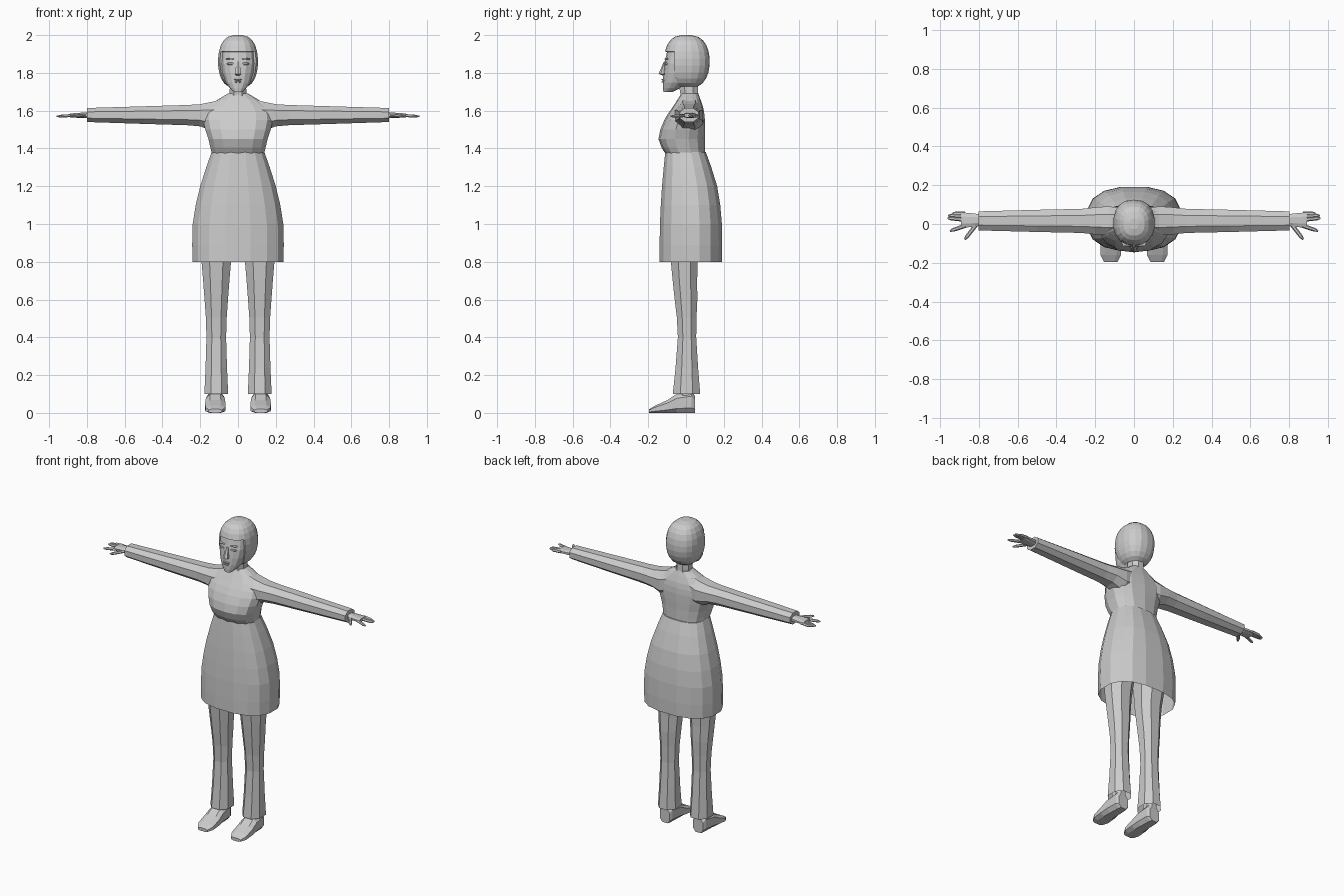
import bpy, bmesh, math
from mathutils import Vector

default_cube = bpy.data.objects.get("Cube")
if default_cube:
    bpy.data.objects.remove(default_cube, do_unlink=True)

shade = (.6, .6, .6, 1)
grey = bpy.data.materials.new("plain grey")
grey.use_nodes = True
grey.diffuse_color = shade
grey.node_tree.nodes["Principled BSDF"].inputs["Base Color"].default_value = shade


def finish(name, bm):
    """Turn a bmesh into a flat shaded object in the grey material."""
    bmesh.ops.recalc_face_normals(bm, faces=bm.faces)
    mesh = bpy.data.meshes.new(name)
    bm.to_mesh(mesh)
    bm.free()
    mesh.materials.append(grey)
    part = bpy.data.objects.new(name, mesh)
    bpy.context.collection.objects.link(part)
    return part


def flow(rows, steps):
    """Smoothly interpolate between the key rows of a part."""
    keys = [Vector(row) for row in rows]
    path = []
    for index in range(len(keys) - 1):
        start, end = keys[index], keys[index + 1]
        before = keys[max(index - 1, 0)]
        after = keys[min(index + 2, len(keys) - 1)]
        leave, arrive = (end - before) / 2, (after - start) / 2
        for step in range(steps):
            t = step / steps
            path.append(start + leave * t
                        + (3 * (end - start) - 2 * leave - arrive) * t ** 2
                        + (2 * (start - end) + leave + arrive) * t ** 3)
    return path + [keys[-1]]


def section(axis, sides, power, middle, row):
    """Rounded polygon across an axis: place, half width, low edge, high edge."""
    place, half, low, high = row
    angles = [math.tau * (index + .5) / sides for index in range(sides)]
    across = [math.copysign(abs(math.cos(a)) ** power, math.cos(a)) for a in angles]
    along = [math.copysign(abs(math.sin(a)) ** power, math.sin(a)) for a in angles]
    ring = []
    for c, s in zip(across, along):
        u = middle + half * c / max(across)
        v = (low + high) / 2 + (high - low) / 2 * s / max(along)
        ring.append({"x": (place, u, v), "y": (u, place, v), "z": (u, v, place)}[axis])
    return ring


def skin(rings, mirror, open_start=False):
    """Bridge a row of rings into one surface with closed ends."""
    bm = bmesh.new()
    loops = [[bm.verts.new((x * mirror, y, z)) for x, y, z in ring] for ring in rings]
    for lower, upper in zip(loops, loops[1:]):
        for index in range(len(lower)):
            bm.faces.new((lower[index - 1], lower[index], upper[index], upper[index - 1]))
    if not open_start:
        bm.faces.new(loops[0])
    bm.faces.new(loops[-1])
    return bm


def loft(name, axis, rows, middle=0, sides=8, power=.9, steps=1, mirror=1, open_start=False):
    rings = [section(axis, sides, power, middle, row) for row in flow(rows, steps)]
    return finish(name, skin(rings, mirror, open_start))


def relief(name, x, z, half, tall, front, mirror=1):
    """Shallow facial feature with a bevelled front."""
    loft(name, "y", [(front + .02, half, z - tall, z + tall),
                     (front, half * .7, z - tall / 2, z + tall / 2)], middle=x, mirror=mirror)


def finger(name, start, end, mirror):
    """Tapered finger between two points, drooping slightly."""
    a, b = Vector((*start, 1.575)), Vector((*end, 1.57))
    up = Vector((0, 0, .009))
    side = (b - a).cross(up).normalized() * .011
    rings = []
    for t, size in ((0, 1), (.8, .9), (1, .4)):
        turns = [math.tau * index / 6 for index in range(6)]
        rings.append([a.lerp(b, t) + (side * math.cos(q) + up * math.sin(q)) * size
                      for q in turns])
    finish(name, skin(rings, mirror))


# Skirt, open at the hem
loft("skirt", "z", [(.8, .24, -.14, .19), (1, .24, -.138, .19),
                    (1.2, .2, -.127, .165), (1.38, .14, -.11, .105)],
     sides=16, power=.8, steps=2, open_start=True)

# Bodice with bust and sloping shoulders
loft("bodice", "z", [(1.37, .138, -.108, .1), (1.45, .157, -.146, .1), (1.55, .185, -.115, .1),
                     (1.62, .16, -.07, .09), (1.69, .055, -.025, .065)],
     sides=14, power=.8, steps=2)
loft("neck", "z", [(1.65, .06, -.03, .07), (1.69, .045, -.03, .065), (1.78, .04, -.045, .06)])

# Face with nose and lips
loft("face", "z", [(1.7, .025, -.12, -.07), (1.75, .065, -.122, .01),
                   (1.85, .09, -.114, .05), (1.95, .08, -.09, .05)], sides=14, steps=2)
loft("nose", "z", [(1.785, .008, -.12, -.1), (1.795, .017, -.145, -.1), (1.86, .007, -.117, -.1)],
     sides=6)
relief("upper_lip", 0, 1.764, .023, .005, -.13)
relief("lower_lip", 0, 1.752, .02, .006, -.129)

# Hair shell, cut away around the face
hair_rings = []
for index in range(11):
    angle = 2.8 - index * .27
    swell = math.sin(angle) ** .65
    hair_rings.append(section("z", 18, .85, 0, (1.86 + .14 * math.cos(angle), .106 * swell,
                                                -.117 * swell, .126 * swell)))
hair_mesh = skin(hair_rings, 1, open_start=True)
middles = [(face, face.calc_center_median()) for face in hair_mesh.faces]
opening = [face for face, at in middles if at.y < -.045 and at.z < 1.925 and abs(at.x) < .092]
bmesh.ops.delete(hair_mesh, geom=opening, context="FACES")
shell = finish("hair", hair_mesh).modifiers.new("thickness", "SOLIDIFY")
shell.thickness = .012

for name, mirror in (("left", 1), ("right", -1)):
    # Eye and brow
    relief(name + "_eye", .038, 1.848, .02, .009, -.115, mirror)
    relief(name + "_brow", .04, 1.874, .024, .004, -.114, mirror)

    # Sleeve from shoulder to wrist
    loft(name + "_sleeve", "x", [(.06, .065, 1.5, 1.672), (.13, .075, 1.49, 1.648),
                                 (.2, .07, 1.517, 1.634), (.27, .062, 1.523, 1.63),
                                 (.5, .057, 1.53, 1.623), (.8, .049, 1.54, 1.614)],
         middle=.016, mirror=mirror)

    # Hand and fingers
    loft(name + "_palm", "x", [(.78, .027, 1.56, 1.592), (.82, .034, 1.56, 1.59),
                               (.89, .04, 1.565, 1.585)], middle=.02, mirror=mirror)
    for label, start, end in (("little", (.87, .053), (.935, .054)),
                              ("ring", (.87, .04), (.957, .044)),
                              ("middle", (.87, .022), (.96, .03)),
                              ("index", (.86, -.006), (.948, -.036)),
                              ("thumb", (.815, -.006), (.872, -.08))):
        finger(name + "_" + label + "_finger", start, end, mirror)

    # Trouser leg, open at the cuff
    loft(name + "_trouser_leg", "z", [(.1, .063, -.07, .075), (.4, .052, -.043, .054),
                                      (.6, .062, -.06, .06), (.8, .078, -.08, .062),
                                      (1, .095, -.09, .1)],
         middle=.115, steps=2, mirror=mirror, open_start=True)

    # Shoe and ankle
    loft(name + "_shoe", "y", [(.047, .035, 0, .09), (.03, .045, 0, .115), (-.05, .05, 0, .1),
                               (-.1, .054, 0, .067), (-.16, .053, 0, .04), (-.195, .035, 0, .02)],
         middle=.12, power=.7, mirror=mirror)
    loft(name + "_ankle", "z", [(.06, .04, -.04, .043), (.2, .035, -.03, .04)],
         middle=.12, mirror=mirror)
